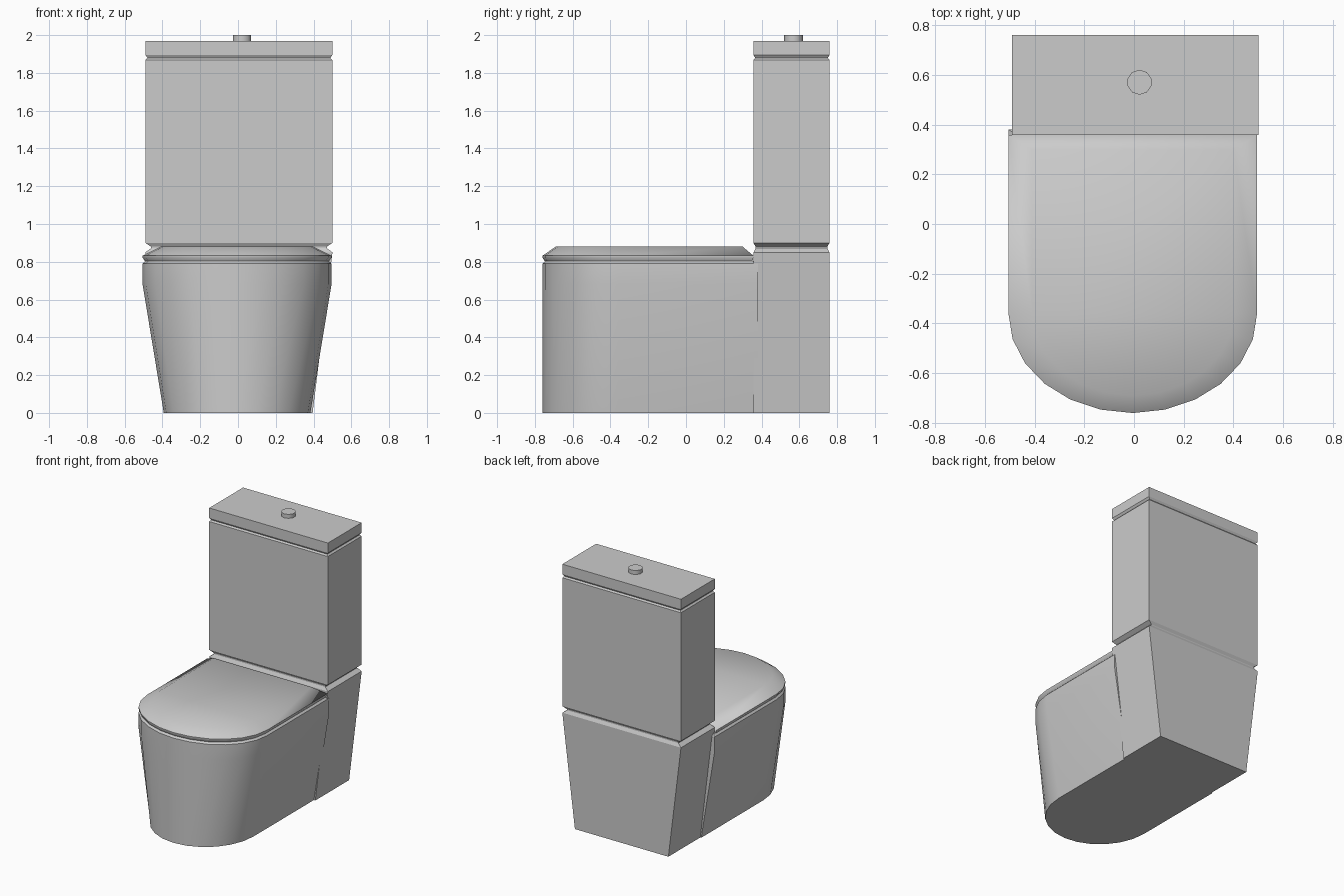
import bpy, bmesh, math

if "Cube" in bpy.data.objects:
    bpy.data.objects.remove(bpy.data.objects["Cube"])


def loft(name, rings, smooth=None):
    """Skin a stack of equal-length point rings and cap both ends."""
    bm = bmesh.new()
    loops = [[bm.verts.new(p) for p in ring] for ring in rings]
    n = len(loops[0])
    for a, b in zip(loops, loops[1:]):
        for i in range(n):
            j = (i + 1) % n
            bm.faces.new((a[i], a[j], b[j], b[i]))
    bm.faces.new(loops[0][::-1])
    bm.faces.new(loops[-1])
    bmesh.ops.recalc_face_normals(bm, faces=bm.faces)
    me = bpy.data.meshes.new(name)
    bm.to_mesh(me)
    bm.free()
    ob = bpy.data.objects.new(name, me)
    bpy.context.collection.objects.link(ob)
    if smooth:
        bpy.ops.object.select_all(action='DESELECT')
        ob.select_set(True)
        bpy.context.view_layer.objects.active = ob
        bpy.ops.object.shade_smooth_by_angle(angle=math.radians(smooth))
    return ob


def d_ring(z, half_w, front, back, cx=-0.005, seg=12):
    """D-shaped outline: straight sides and a half-ellipse nose."""
    pts = [(cx - half_w, back, z)]
    for i in range(seg + 1):
        a = math.pi * i / seg
        pts.append((cx - half_w * math.cos(a),
                    -0.36 - (-0.36 - front) * math.sin(a), z))
    pts.append((cx + half_w, back, z))
    return pts


def box_ring(z, half_w, inset=0.0, cx=0.005):
    """Rectangle with the depth of the cistern."""
    y0, y1 = 0.357 + inset, 0.76 - inset
    return [(cx - half_w, y0, z), (cx + half_w, y0, z),
            (cx + half_w, y1, z), (cx - half_w, y1, z)]


# Bowl: tapers inward below the rim, upright at the nose
loft("bowl", [d_ring(0, 0.388, -0.76, 0.38),
              d_ring(0.68, 0.5, -0.76, 0.38),
              d_ring(0.79, 0.5, -0.76, 0.38),
              d_ring(0.805, 0.485, -0.745, 0.37)], 30)

# Seat lid: undercut groove, thin edge, sloped shoulder
loft("seat_lid", [d_ring(0.80, 0.485, -0.745, 0.35),
                  d_ring(0.822, 0.5, -0.76, 0.357),
                  d_ring(0.832, 0.5, -0.76, 0.357),
                  d_ring(0.88, 0.405, -0.69, 0.30)], 50)

# Rear pedestal with chamfered top
loft("rear_pedestal", [box_ring(0, 0.39), box_ring(0.85, 0.495),
                       box_ring(0.872, 0.465, 0.012)])

# Cistern with chamfered bottom and top
loft("cistern", [box_ring(0.868, 0.465, 0.012), box_ring(0.88, 0.465, 0.012),
                 box_ring(0.90, 0.495), box_ring(1.868, 0.495),
                 box_ring(1.88, 0.483, 0.01)])

# Cistern cover
loft("cistern_cover", [box_ring(1.878, 0.483, 0.01), box_ring(1.895, 0.495),
                       box_ring(1.97, 0.495)])

# Flush button
button = [[(0.022 + 0.05 * math.cos(math.tau * (i + 0.5) / 10),
            0.57 + 0.05 * math.sin(math.tau * (i + 0.5) / 10), z)
           for i in range(10)] for z in (1.965, 2.0)]
loft("flush_button", button, 40)
